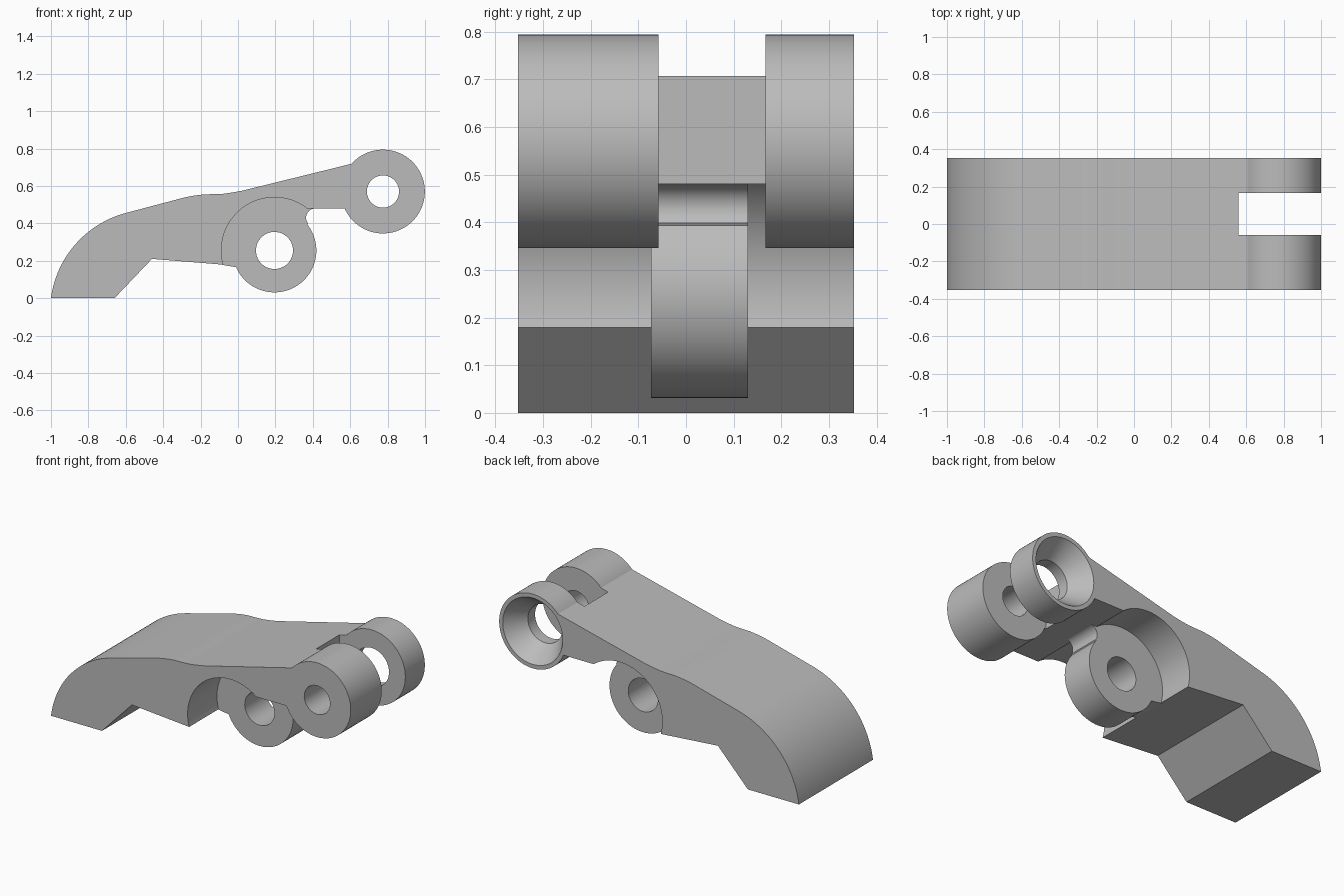
import bpy, bmesh, math

if "Cube" in bpy.data.objects:
    bpy.data.objects.remove(bpy.data.objects["Cube"])

grey = bpy.data.materials.new("plain grey")
grey.diffuse_color = (0.5, 0.5, 0.5, 1)
grey.use_nodes = True
grey.node_tree.nodes["Principled BSDF"].inputs["Base Color"].default_value = grey.diffuse_color

PIVOT = (0.195, 0.255)   # lug centre (x, z)
FORK = (0.775, 0.57)     # fork eye centre (x, z)


def arc(c, r, a0, a1, n):
    pts = []
    for i in range(n + 1):
        a = math.radians(a0 + (a1 - a0) * i / n)
        pts.append((c[0] + r * math.cos(a), c[1] + r * math.sin(a)))
    return pts


def loft(name, sections):
    """Closed solid through equal-length (x, z) outlines, each at its own y."""
    bm = bmesh.new()
    rings = [[bm.verts.new((x, y, z)) for x, z in pts] for y, pts in sections]
    n = len(rings[0])
    bm.faces.new(rings[0])
    bm.faces.new(rings[-1][::-1])
    for a, b in zip(rings, rings[1:]):
        for i in range(n):
            j = (i + 1) % n
            bm.faces.new((a[i], b[i], b[j], a[j]))
    bmesh.ops.recalc_face_normals(bm, faces=bm.faces)
    me = bpy.data.meshes.new(name)
    bm.to_mesh(me)
    bm.free()
    me.materials.append(grey)
    ob = bpy.data.objects.new(name, me)
    bpy.context.collection.objects.link(ob)
    return ob


def prism(name, pts, y0, y1):
    return loft(name, [(y0, pts), (y1, pts)])


def combine(ob, tool, op):
    bpy.context.view_layer.objects.active = ob
    m = ob.modifiers.new(op, 'BOOLEAN')
    m.operation, m.solver, m.object = op, 'EXACT', tool
    bpy.ops.object.modifier_apply(modifier=m.name)
    bpy.data.objects.remove(tool)


# Lever body with side pockets, wavy top and rounded nose
outline = [(-0.66, 0), (-0.46, 0.21)]
outline += arc(PIVOT, 0.284, 195.5, 52.4, 48)
outline += arc(FORK, 0.224, 203.7, 498.5, 72)
outline += [(0.02, 0.574), (-0.03, 0.565), (-0.08, 0.558), (-0.13, 0.556),
            (-0.18, 0.555), (-0.23, 0.549), (-0.28, 0.54)]
outline += arc((-0.459, -0.072), 0.546, 105, 172.4, 28)
body = prism("lever_body", outline, -0.353, 0.353)

# Slot between the fork arms
slot = [(0.56, 0.2), (1.2, 0.2), (1.2, 1), (0.56, 1)]
combine(body, prism("slot_cutter", slot, -0.058, 0.167), 'DIFFERENCE')

# Pivot lug under the body, blended by a small fillet
lug = arc((0.414, 0.43), 0.05, 90, 218.6, 14)
lug += arc(PIVOT, 0.224, 38, -156.5, 56)
lug += [(-0.083, 0.178), (-0.13, 0.21), (-0.13, 0.4), (0, 0.53), (0.2, 0.57), (0.414, 0.55)]
combine(body, prism("pivot_lug", lug, -0.073, 0.13), 'UNION')

# Pivot hole, front fork hole, and countersunk rear fork hole
combine(body, prism("pivot_hole", arc(PIVOT, 0.099, 0, 354.375, 63), -0.2, 0.25), 'DIFFERENCE')
combine(body, prism("front_fork_hole", arc(FORK, 0.086, 0, 354.375, 63), -0.5, 0.05), 'DIFFERENCE')
steps = [(0.1, 0.115), (0.235, 0.115), (0.353, 0.2), (0.367, 0.21)]
combine(body, loft("rear_countersink", [(y, arc(FORK, r, 0, 354.375, 63)) for y, r in steps]),
        'DIFFERENCE')

bpy.ops.object.select_all(action='DESELECT')
body.select_set(True)
bpy.context.view_layer.objects.active = body
bpy.ops.object.shade_smooth_by_angle(angle=math.radians(25))
